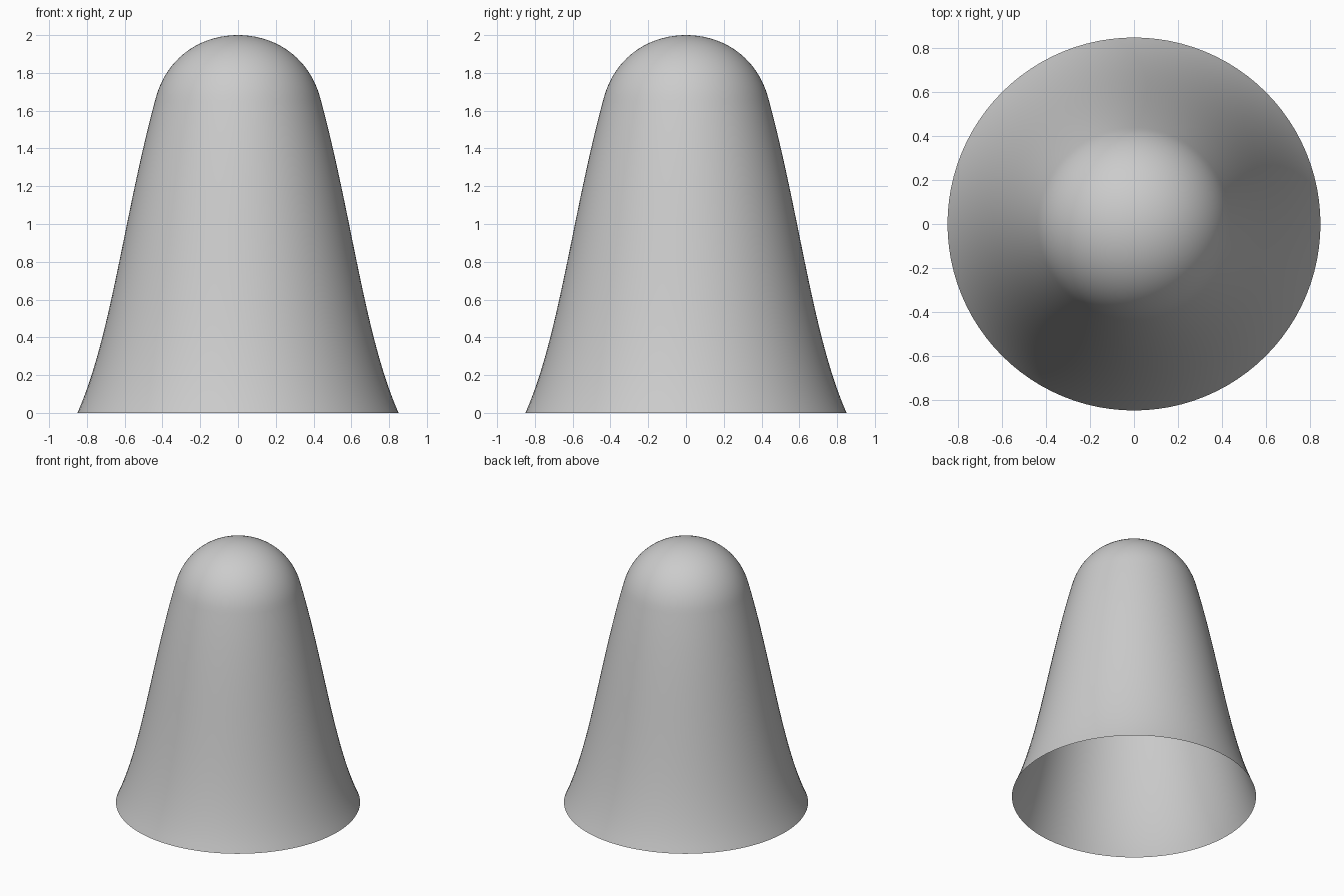
import bpy, bmesh, math
from mathutils import Vector
from mathutils.geometry import interpolate_bezier

if "Cube" in bpy.data.objects:
    bpy.data.objects.remove(bpy.data.objects["Cube"])

SIDES = 96


def bezier(points, count):
    return interpolate_bezier(*[Vector((r, 0, z)) for r, z in points], count)


# Profile: flared wall, then rounded crown (radius, height)
wall = bezier([(0.85, 0), (0.672, 0.4), (0.602, 1.05), (0.44, 1.65)], 28)
crown = bezier([(0.44, 1.65), (0.385, 1.88), (0.2, 2), (0, 2)], 20)
profile = wall + crown[1:]

# Open-bottomed bell: revolve the profile into a single thin surface
bm = bmesh.new()
verts = [bm.verts.new(p) for p in profile]
edges = [bm.edges.new(pair) for pair in zip(verts, verts[1:])]
bmesh.ops.spin(bm, geom=verts + edges, cent=(0, 0, 0), axis=(0, 0, 1),
               angle=math.tau, steps=SIDES, use_duplicate=False)
bmesh.ops.remove_doubles(bm, verts=bm.verts, dist=1e-4)
bm.normal_update()

# Face normals outward
inward = [f for f in bm.faces if f.normal.dot(f.calc_center_median()) < 0]
bmesh.ops.reverse_faces(bm, faces=inward)
for f in bm.faces:
    f.smooth = True

mesh = bpy.data.meshes.new("bell_shell")
bm.to_mesh(mesh)
bm.free()
bell = bpy.data.objects.new("bell_shell", mesh)
bpy.context.collection.objects.link(bell)
